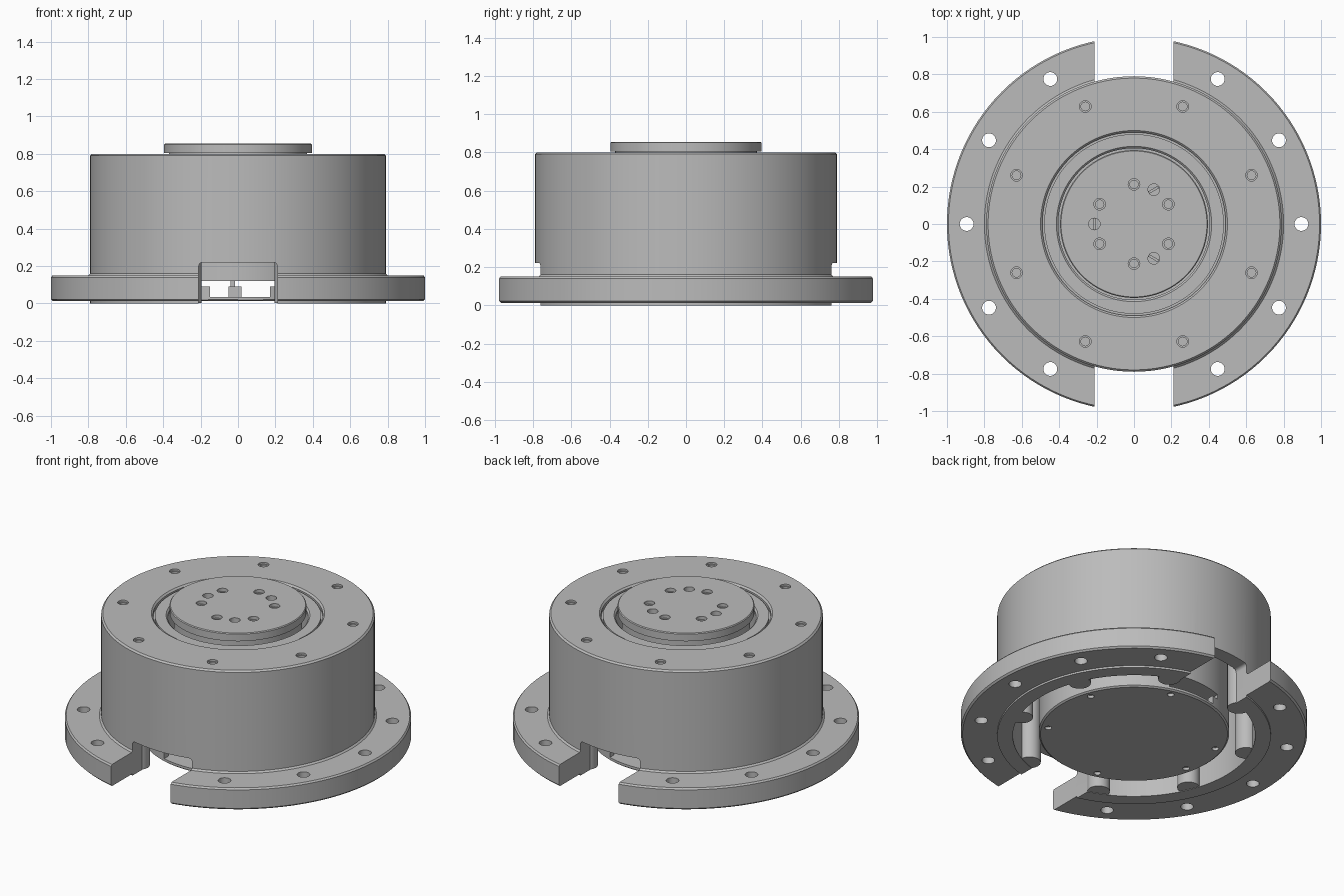
import bpy, bmesh
from math import cos, sin, pi, radians
from mathutils import Matrix

cube = bpy.data.objects.get("Cube")
if cube:
    bpy.data.objects.remove(cube, do_unlink=True)

metal = bpy.data.materials.new("grey_metal")
metal.use_nodes = True
GREY = (0.5, 0.5, 0.5, 1)
metal.diffuse_color = GREY
metal.node_tree.nodes["Principled BSDF"].inputs["Base Color"].default_value = GREY


def finish(name, bm):
    bmesh.ops.recalc_face_normals(bm, faces=bm.faces)
    mesh = bpy.data.meshes.new(name)
    bm.to_mesh(mesh)
    bm.free()
    mesh.materials.append(metal)
    obj = bpy.data.objects.new(name, mesh)
    bpy.context.collection.objects.link(obj)
    return obj


def lathe(name, profile, closed=True, steps=128):
    """Turn an (r, z) profile around the z axis."""
    bm = bmesh.new()
    verts = [bm.verts.new((r, 0, z)) for r, z in profile]
    edges = [bm.edges.new(p) for p in zip(verts, verts[1:])]
    if closed:
        edges.append(bm.edges.new((verts[-1], verts[0])))
    bmesh.ops.spin(bm, geom=verts + edges, axis=(0, 0, 1), cent=(0, 0, 0),
                   angle=2 * pi, steps=steps)
    bmesh.ops.remove_doubles(bm, verts=bm.verts, dist=1e-5)
    return finish(name, bm)


def cylinders(name, centres, radius, z0, z1, steps=24):
    """Upright cylinders in one mesh."""
    bm = bmesh.new()
    for x, y in centres:
        bmesh.ops.create_cone(bm, cap_ends=True, segments=steps, radius1=radius, radius2=radius,
                              depth=z1 - z0, matrix=Matrix.Translation((x, y, (z0 + z1) / 2)))
    return finish(name, bm)


def box(name, x, y, z, turn=0, rounding=0):
    """Box from (min, max) ranges, optionally turned about z and rounded along y."""
    bm = bmesh.new()
    size = [b - a for a, b in (x, y, z)]
    mid = [(a + b) / 2 for a, b in (x, y, z)]
    bmesh.ops.create_cube(bm, size=1, matrix=Matrix.Translation(mid)
                          @ Matrix.Rotation(turn, 4, 'Z') @ Matrix.Diagonal((*size, 1)))
    if rounding:
        along = [e for e in bm.edges if abs(e.verts[0].co.y - e.verts[1].co.y) > 0.1]
        bmesh.ops.bevel(bm, geom=along, offset=rounding, segments=4, profile=0.5, affect='EDGES')
    return finish(name, bm)


def cut(obj, *cutters):
    bpy.context.view_layer.objects.active = obj
    for cutter in cutters:
        mod = obj.modifiers.new("cut", 'BOOLEAN')
        mod.operation, mod.solver, mod.object = 'DIFFERENCE', 'EXACT', cutter
        bpy.ops.object.modifier_apply(modifier=mod.name)
        bpy.data.objects.remove(cutter, do_unlink=True)


def ring(radius, degrees):
    return [(radius * cos(radians(a)), radius * sin(radians(a))) for a in degrees]


# Flanged housing, hollow from below
housing = lathe("flanged_housing", [
    (.70, 0), (.79, 0), (.79, .012), (.99, .012), (1, .022), (1, .14), (.992, .15),
    (.80, .15), (.79, .16), (.79, .79), (.78, .8), (.50, .8), (.49, .79), (.49, .77),
    (.48, .77), (.48, .787), (.415, .787), (.405, .777), (.405, .6), (.70, .6)])
bolt_circle = [22.5 + 45 * k for k in range(8)]
flange_holes = [a for a in range(0, 360, 30) if a not in (90, 270)]
cut(housing,
    box("notch_back", (-.21, .21), (.5, 1.1), (-.1, .22), rounding=.02),
    box("notch_front", (-.21, .21), (-1.1, -.5), (-.1, .22), rounding=.02),
    cylinders("flange_cut", ring(.895, flange_holes), .037, -.1, .3),
    cylinders("screw_cut", ring(.68, bolt_circle), .023, .7, .9),
    cylinders("screw_sink", ring(.68, bolt_circle), .031, .788, .9))

# Screw bosses lining the cavity
bosses = cylinders("screw_bosses", ring(.68, bolt_circle), .065, .003, .61)

# Output disc with its screw and dowel holes
output = lathe("output_disc", [(0, .5), (.37, .5), (.37, .805), (.395, .805), (.395, .85),
                               (.39, .855), (0, .855)], closed=False)
screws = ring(.212, range(30, 390, 60))
dowels = ring(.212, (60, 180, 300))
cut(output,
    cylinders("output_cut", screws, .022, .72, .9),
    cylinders("output_sink", screws, .031, .835, .9),
    cylinders("dowel_cut", dowels, .031, .76, .9))
bars = [box("dowel_bar", (x - .007, x + .007), (y - .03, y + .03), (.75, .8),
            turn=radians(a)) for (x, y), a in zip(dowels, (-60, 0, 60))]

# Bottom cover with an inner chamber and stepped cable windows
cover = lathe("bottom_cover", [(0, .012), (.54, .012), (.55, .02), (.55, .55), (0, .55)],
              closed=False)
cut(cover,
    cylinders("chamber_cut", [(0, 0)], .51, .035, .12, steps=96),
    box("window_low", (-.15, .17), (-.7, .7), (.035, .119)),
    box("window_high", (-.2, .2), (-.7, .7), (.09, .121)),
    cylinders("cover_screw_cut", ring(.5, (20, -32, 75, 160, 193, 255)), .02, -.1, .03))

# Small post inside the chamber
post = [box("post_base", (-.05, .02), (-.05, .05), (.03, .09)),
        box("post_stem", (-.04, -.015), (-.03, .03), (.08, .125))]

# Smooth round surfaces, crisp edges
bpy.ops.object.select_all(action='DESELECT')
for part in [housing, bosses, output, cover]:
    part.select_set(True)
    bpy.context.view_layer.objects.active = part
bpy.ops.object.shade_smooth_by_angle(angle=radians(30))
